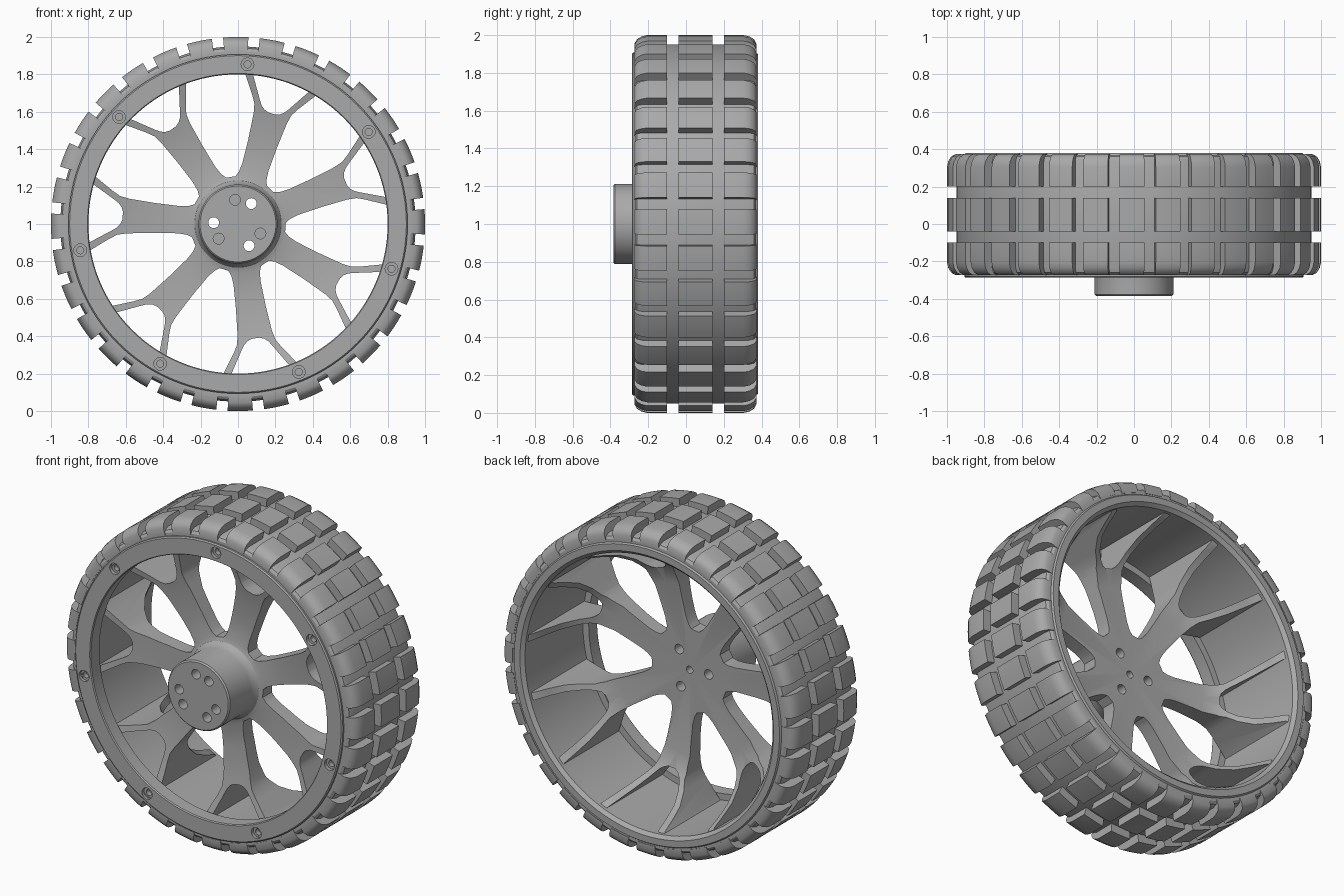
import bpy, bmesh
from math import sin, cos, tau, radians, atan2, hypot

cube = bpy.data.objects.get("Cube")
if cube:
    bpy.data.objects.remove(cube)

grey = bpy.data.materials.new("mid grey")
grey.use_nodes = True
grey.diffuse_color = (0.4, 0.4, 0.4, 1)
grey.node_tree.nodes["Principled BSDF"].inputs["Base Color"].default_value = (0.4, 0.4, 0.4, 1)

SPOKES = 7
STEP = tau / SPOKES
SPOKE_START = radians(73)
BOLT_START = radians(86.6)
BLOCKS = 32


def polar(r, a, y):
    return (r * cos(a), y, 1 + r * sin(a))


def sweep(bm, profile, a0=0, a1=tau, steps=128):
    """Turn a closed (radius, y) profile about the axle; a partial turn is capped."""
    full = a1 - a0 > tau - 0.001
    count = steps if full else steps + 1
    rings = [[bm.verts.new(polar(r, a0 + (a1 - a0) * i / steps, y)) for r, y in profile]
             for i in range(count)]
    n = len(profile)
    for i in range(steps):
        a, b = rings[i], rings[(i + 1) % count]
        for j in range(n):
            k = (j + 1) % n
            bm.faces.new((a[j], a[k], b[k], b[j]))
    if not full:
        bm.faces.new(rings[0])
        bm.faces.new(rings[-1][::-1])


def prism(bm, points, y0, y1):
    """Extrude a closed outline of (radius, angle) points along the axle."""
    lo = [bm.verts.new(polar(r, a, y0)) for r, a in points]
    hi = [bm.verts.new(polar(r, a, y1)) for r, a in points]
    bm.faces.new(lo)
    bm.faces.new(hi[::-1])
    for j in range(len(points)):
        k = (j + 1) % len(points)
        bm.faces.new((lo[j], hi[j], hi[k], lo[k]))


def drill(bm, r, a, radius, y0, y1, sides=20):
    """Round hole cutter centred at polar position r, a."""
    cx, cz = r * cos(a), r * sin(a)
    ring = [(cx + radius * cos(tau * i / sides), cz + radius * sin(tau * i / sides))
            for i in range(sides)]
    prism(bm, [(hypot(x, z), atan2(z, x)) for x, z in ring], y0, y1)


def make(name, bm):
    bmesh.ops.remove_doubles(bm, verts=bm.verts, dist=0.00005)
    bmesh.ops.recalc_face_normals(bm, faces=bm.faces)
    mesh = bpy.data.meshes.new(name)
    bm.to_mesh(mesh)
    bm.free()
    mesh.materials.append(grey)
    ob = bpy.data.objects.new(name, mesh)
    bpy.context.collection.objects.link(ob)
    return ob


def activate(ob):
    bpy.ops.object.select_all(action='DESELECT')
    ob.select_set(True)
    bpy.context.view_layer.objects.active = ob


def cut(ob, cutter_bm):
    cutter = make("cutter", cutter_bm)
    cutter.hide_render = True
    mod = ob.modifiers.new("cut", 'BOOLEAN')
    mod.operation = 'DIFFERENCE'
    mod.solver = 'EXACT'
    mod.object = cutter
    activate(ob)
    bpy.ops.object.modifier_apply(modifier=mod.name)
    bpy.data.objects.remove(cutter)


def smooth(ob, angle=30):
    activate(ob)
    bpy.ops.object.shade_smooth_by_angle(angle=radians(angle))


# Tyre carcass with rounded shoulders, symmetric about its middle plane
MID = 0.05
half = [(0.88, 0.32), (0.925, 0.32), (0.94, 0.31), (0.95, 0.28)]
bm = bmesh.new()
sweep(bm, [(r, MID + w) for r, w in half] + [(r, MID - w) for r, w in half[::-1]])
smooth(make("tyre", bm))

# Tread: a middle row and two shoulder rows of blocks
shoulder = [(0.93, 0.15), (1.0, 0.15), (1.0, 0.255), (0.993, 0.285),
            (0.978, 0.31), (0.955, 0.323), (0.915, 0.323)]
rows = {
    "tread_middle": [(0.93, MID - 0.09), (1.0, MID - 0.09), (1.0, MID + 0.09), (0.93, MID + 0.09)],
    "tread_front": [(r, MID - w) for r, w in shoulder],
    "tread_back": [(r, MID + w) for r, w in shoulder],
}
for name, profile in rows.items():
    bm = bmesh.new()
    for i in range(BLOCKS):
        mid = tau * i / BLOCKS + 0.012
        w = tau / BLOCKS * 0.345
        sweep(bm, profile, mid - w, mid + w, 4)
    smooth(make(name, bm))

# Rim barrel with front flange and back lip
bm = bmesh.new()
sweep(bm, [(0.8, -0.28), (0.805, -0.287), (0.9, -0.287), (0.907, -0.28), (0.907, 0.37),
           (0.9, 0.38), (0.86, 0.38), (0.84, 0.36), (0.84, -0.2), (0.8, -0.2)])
rim = make("rim", bm)
for radius, depth in ((0.034, 0.02), (0.019, 0.05)):
    bm = bmesh.new()
    for i in range(SPOKES):
        drill(bm, 0.855, BOLT_START + i * STEP, radius, -0.4, -0.287 + depth)
    cut(rim, bm)
smooth(rim)

# Hub and spoke body: turned solid, flaring back along the rim
bm = bmesh.new()
sweep(bm, [(0, -0.385), (0.203, -0.385), (0.211, -0.377), (0.211, -0.18), (0.217, -0.15),
           (0.232, -0.13), (0.26, -0.12), (0.4, -0.12), (0.55, -0.13), (0.7, -0.16),
           (0.85, -0.2), (0.85, 0.35), (0.83, 0.33), (0.8, 0.24), (0.76, 0.14),
           (0.7, 0.06), (0.62, 0.0), (0.52, -0.03), (0, -0.035)])
body = make("hub_and_spokes", bm)

# Openings: one window between spokes, one rounded fork slot in each spoke
edge = [(0.24, 0.088), (0.27, 0.077), (0.32, 0.073), (0.45, 0.08), (0.59, 0.093),
        (0.64, 0.104), (0.68, 0.128), (0.81, 0.22), (0.845, 0.26)]
slot = [(0.618, 0.02), (0.627, 0.045), (0.645, 0.066), (0.67, 0.083), (0.79, 0.158), (0.85, 0.195)]
side = [(hypot(u, v), atan2(v, u)) for u, v in edge]
fork = [(hypot(u, v), atan2(v, u)) for u, v in slot]
bm = bmesh.new()
for i in range(SPOKES):
    a = SPOKE_START + i * STEP
    a0, a1 = side[-1][1], STEP - side[-1][1]
    arc = [(0.884, a + a0 + (a1 - a0) * t / 4) for t in range(1, 4)]
    prism(bm, [(r, a + t) for r, t in side] + arc
          + [(r, a + STEP - t) for r, t in side[::-1]], -0.6, 0.6)
    prism(bm, [(r, a + t) for r, t in fork] + [(0.88, a)]
          + [(r, a - t) for r, t in fork[::-1]], -0.6, 0.6)
cut(body, bm)

# Hub holes: three through, three blind, and a small centre hole at the back
bm = bmesh.new()
for i in range(3):
    drill(bm, 0.13, radians(57) + i * tau / 3, 0.029, -0.6, 0.6)
    drill(bm, 0.13, radians(97) + i * tau / 3, 0.029, -0.6, -0.3)
drill(bm, 0, 0, 0.022, -0.1, 0.6)
cut(body, bm)
smooth(body)
